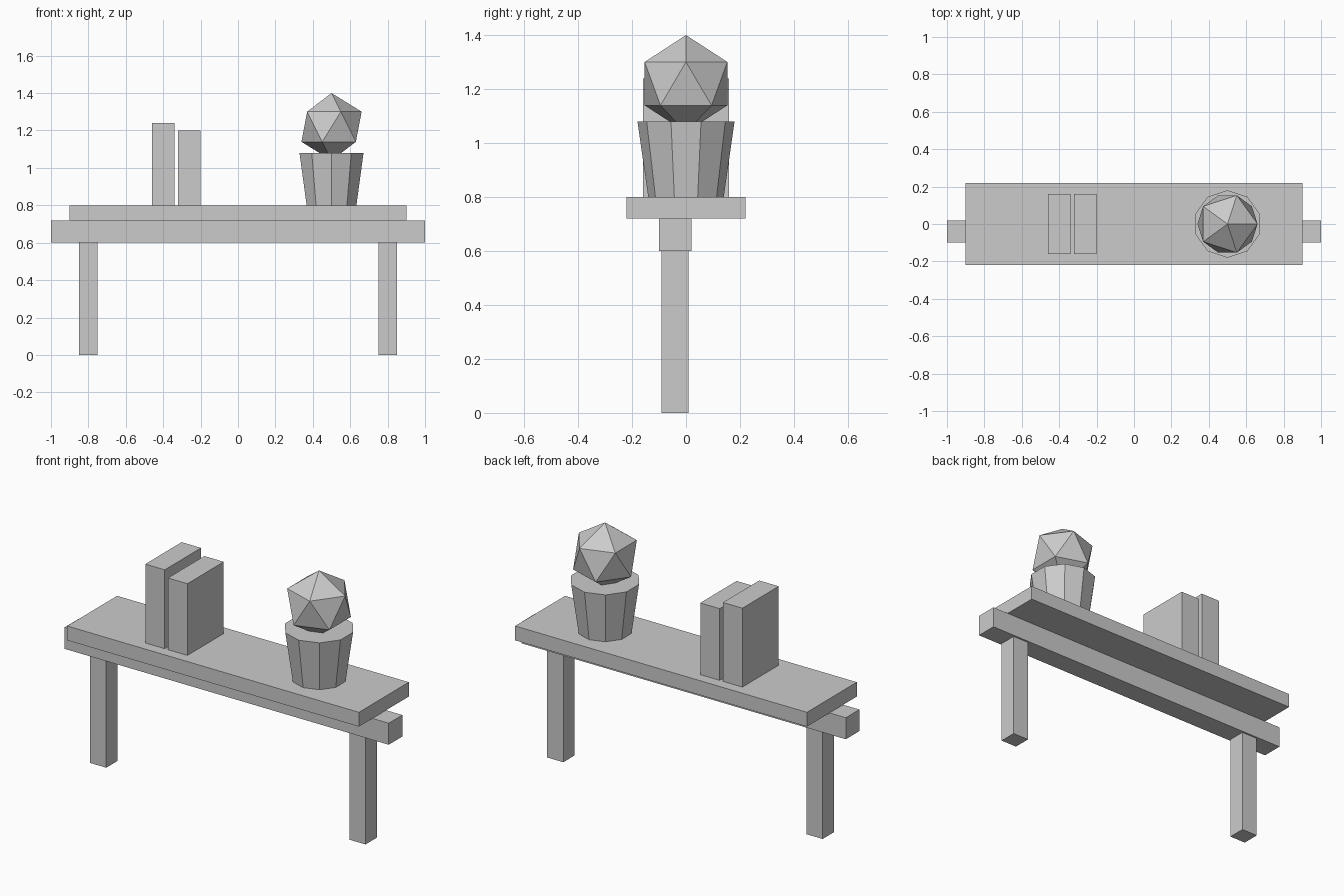
import bpy

if "Cube" in bpy.data.objects:
    bpy.data.objects.remove(bpy.data.objects["Cube"])


def box(name, x, y, z):
    """Box from (min, max) ranges on each axis."""
    bpy.ops.mesh.primitive_cube_add(
        size=1, location=[(a + b) / 2 for a, b in (x, y, z)])
    ob = bpy.context.object
    ob.name = name
    ob.scale = [b - a for a, b in (x, y, z)]
    bpy.ops.object.transform_apply(location=False, rotation=False, scale=True)
    return ob


# Bench: seat plank, long rail beneath it, two legs
box("seat_plank", (-0.9, 0.9), (-0.22, 0.22), (0.72, 0.80))
box("rail", (-1.0, 1.0), (-0.10, 0.02), (0.60, 0.72))
for side, cx in (("left", -0.8), ("right", 0.8)):
    box(side + "_leg", (cx - 0.05, cx + 0.05), (-0.09, 0.01), (0.0, 0.60))

# Two upright books
box("tall_book", (-0.46, -0.34), (-0.16, 0.16), (0.80, 1.24))
box("short_book", (-0.32, -0.20), (-0.16, 0.16), (0.80, 1.20))

# Ten-sided tapered pot
bpy.ops.mesh.primitive_cone_add(vertices=10, radius1=0.14, radius2=0.18,
                                depth=0.28, location=(0.5, 0, 0.94))
bpy.context.object.name = "plant_pot"

# Faceted round plant sitting in the pot
bpy.ops.mesh.primitive_ico_sphere_add(subdivisions=1, radius=0.18,
                                      location=(0.5, 0, 1.22))
bpy.context.object.name = "plant"
